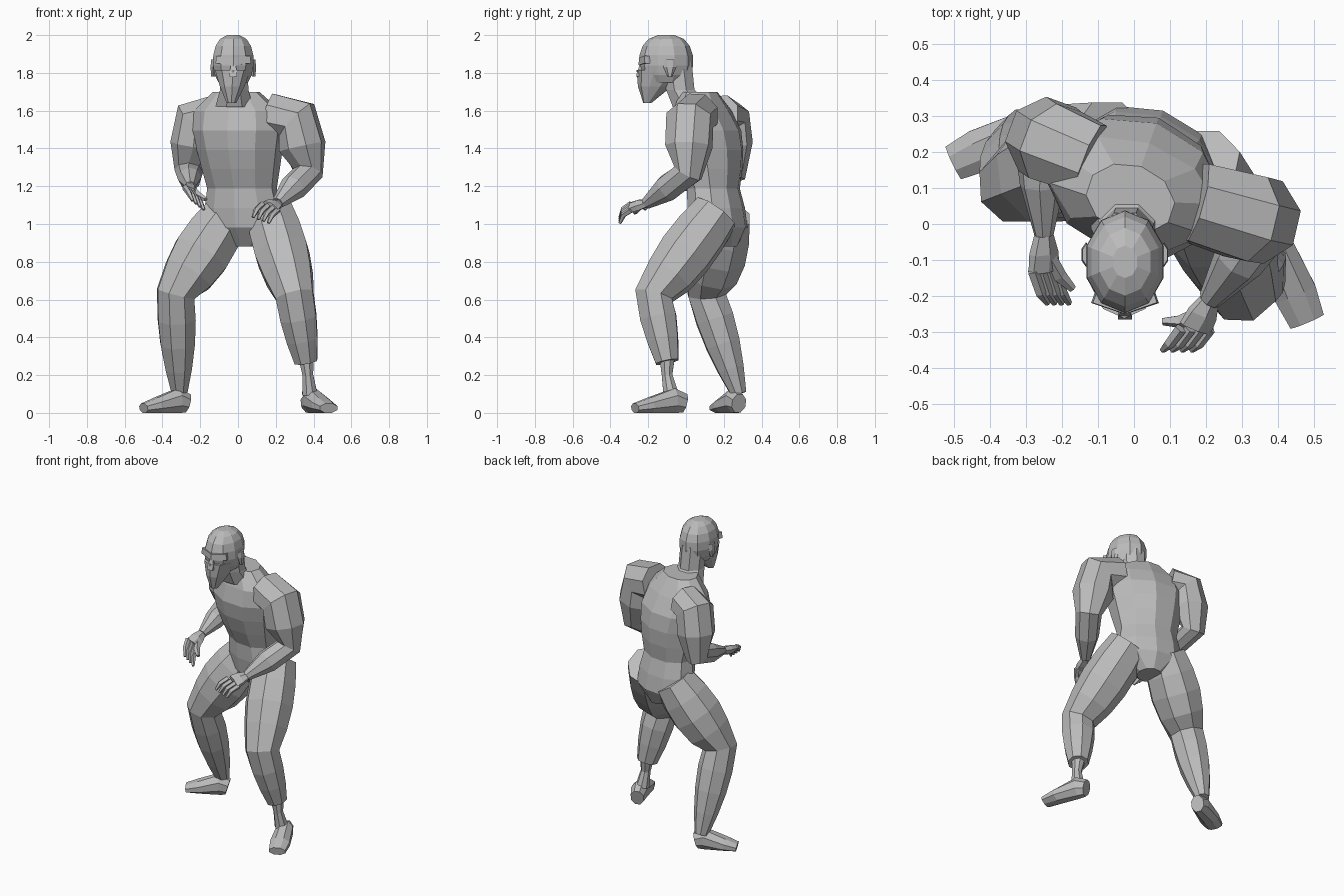
import bpy, bmesh, math
from mathutils import Vector

default_cube = bpy.data.objects.get("Cube")
if default_cube:
    bpy.data.objects.remove(default_cube)

grey = bpy.data.materials.new("clay_grey")
grey.use_nodes = True
tone = (.5, .5, .5, 1)
grey.diffuse_color = tone
grey.node_tree.nodes["Principled BSDF"].inputs["Base Color"].default_value = tone

UP = Vector((0, 0, 1))
FRONT = Vector((0, -1, 0))


def point(x, y, z):
    return Vector((x, y, z))


def loft(name, rings, sides=8, front=FRONT, level=False):
    """Skin rings of (centre, half width, half depth); level keeps every ring horizontal."""
    bm = bmesh.new()
    grow = 1 / math.cos(math.pi / sides)
    loops = []
    for index, (centre, width, depth) in enumerate(rings):
        before = rings[max(index - 1, 0)][0]
        after = rings[min(index + 1, len(rings) - 1)][0]
        axis = UP if level else (after - before).normalized()
        front = (front - axis * front.dot(axis)).normalized()
        across = axis.cross(front)
        loop = []
        for corner in range(sides):
            angle = math.tau * (corner + .5) / sides
            offset = across * width * math.cos(angle) + front * depth * math.sin(angle)
            loop.append(bm.verts.new(centre + offset * grow))
        loops.append(loop)
    for lower, upper in zip(loops, loops[1:]):
        for corner in range(sides):
            following = (corner + 1) % sides
            bm.faces.new((lower[corner], lower[following], upper[following], upper[corner]))
    bm.faces.new(loops[0])
    bm.faces.new(loops[-1])
    bmesh.ops.recalc_face_normals(bm, faces=bm.faces)
    mesh = bpy.data.meshes.new(name)
    bm.to_mesh(mesh)
    bm.free()
    mesh.materials.append(grey)
    part = bpy.data.objects.new(name, mesh)
    bpy.context.collection.objects.link(part)


def limb(name, joints, bulges):
    """Sweep through (joint, radius) pairs, swelling each stretch by its muscle bulge."""
    rings = []
    for (start, thick), (end, thin), bulge in zip(joints, joints[1:], bulges):
        steps = max(1, round((end - start).length / .13))
        for step in range(steps):
            along = step / steps
            radius = thick + (thin - thick) * along + bulge * math.sin(math.pi * along)
            rings.append((start.lerp(end, along), radius, radius))
    last, radius = joints[-1]
    rings.append((last, radius, radius))
    loft(name, rings)


def foot(name, heel, toe):
    """Flat-soled wedge from heel to toe."""
    rings = []
    for along, width, height in ((0, .04, .1), (.2, .05, .13), (.7, .06, .08), (1, .05, .05)):
        rings.append((heel.lerp(toe, along) + UP * height / 2, width, height / 2))
    loft(name, rings, front=UP)


def finger(name, base, bend, tip, size, flat):
    rings = [(base, size, size), (bend, size * .9, size * .9), (tip, size / 2, size / 2)]
    loft(name, rings, sides=5, front=flat)


def hand(side, wrist, knuckle, tip, spread, thumb_tip):
    """Palm, four curled fingers and a thumb."""
    reach = knuckle - wrist
    flat = spread.cross(reach).normalized()
    palm = [(wrist, .025, .02), (wrist + reach / 2, .04, .025), (knuckle, .045, .02)]
    loft(side + "_palm", palm, sides=6, front=flat)
    for order, label in enumerate(("index", "middle", "ring", "little")):
        shift = spread * (order - 1.5)
        bend = knuckle.lerp(tip, .5) + shift + reach * .15 + UP * .01
        finger(f"{side}_{label}_finger", knuckle + shift, bend, tip + shift, .014, flat)
    root = wrist + reach * .4
    bend = root.lerp(thumb_tip, .5) + (tip - wrist) * .1
    finger(side + "_thumb", root, bend, thumb_tip, .018, flat)


# Torso, twisted towards the model's right
pelvis, collar = point(.04, .19, .88), point(-.01, .07, 1.7)
widths = (.07, .2, .2, .18, .2, .22, .24, .23, .12)
depths = (.08, .14, .14, .13, .16, .18, .18, .14, .09)
spine = [pelvis.lerp(collar, level / (len(widths) - 1)) for level in range(len(widths))]
loft("torso", list(zip(spine, widths, depths)), sides=10, front=point(-.3, -.9, 0), level=True)

# Neck
loft("neck", [(point(-.02, .03, 1.62), .1, .1),
              (point(-.02, -.03, 1.71), .075, .075),
              (point(-.025, -.05, 1.86), .075, .08)], level=True)

# Skull as a squared-off egg, then the jaw tapering to the beard
skull = point(-.025, -.105, 1.86)
skull_rings = []
for step in range(7):
    angle = -.9 + step * .38
    size = math.cos(angle) ** .7
    skull_rings.append((skull + UP * .142 * math.sin(angle), .108 * size, .137 * size))
loft("skull", skull_rings, sides=10, level=True)
chin = skull + point(-.01, -.1, -.22)
loft("jaw", [(chin, .025, .02),
             (chin.lerp(skull, .4), .065, .085),
             (chin.lerp(skull, .8), .095, .13)], sides=10, level=True)

# Face
brow = skull + FRONT * .125
loft("brow", [(brow + point(-.085, .03, .01), .02, .02), (brow, .02, .02),
              (brow + point(.085, .03, .01), .02, .02)], sides=4)
loft("nose", [(brow + point(0, -.01, -.08), .02, .025),
              (brow + point(0, -.01, -.06), .02, .02), (brow, .01, .01)], sides=4, level=True)
for side, way in (("left", 1), ("right", -1)):
    ear = skull + point(way * .108, .02, -.03)
    loft(side + "_ear", [(ear - UP * .05, .01, .01), (ear, .012, .03),
                         (ear + UP * .04, .01, .025)], sides=6, level=True)

# Legs
limb("right_leg", [(point(-.06, .22, 1.05), .12), (point(-.33, .11, .63), .1),
                   (point(-.31, .28, .1), .04)], (.04, .02))
limb("left_leg", [(point(.17, .16, 1.06), .12), (point(.3, -.17, .62), .1),
                  (point(.36, -.1, .27), .06)], (.03, .01))
limb("left_ankle", [(point(.36, -.1, .29), .04), (point(.37, -.1, .2), .028),
                    (point(.38, -.08, .1), .04)], (0, 0))
foot("right_foot", point(-.27, .28, 0), point(-.5, .17, 0))
foot("left_foot", point(.37, -.01, 0), point(.48, -.27, 0))

# Arms and hands
left_wrist, right_wrist = point(.21, -.21, 1.11), point(-.25, -.03, 1.2)
limb("left_arm", [(point(.17, .06, 1.58), .11), (point(.31, .02, 1.55), .12),
                  (point(.37, .01, 1.27), .075), (left_wrist, .03)], (0, .02, .015))
limb("right_arm", [(point(-.12, .18, 1.58), .1), (point(-.22, .22, 1.56), .11),
                   (point(-.26, .25, 1.28), .07), (right_wrist, .025)], (0, .02, .01))
hand("left", left_wrist, knuckle=point(.17, -.29, 1.09), tip=point(.12, -.35, 1.02),
     spread=point(.027, 0, -.01), thumb_tip=point(.08, -.27, 1.06))
hand("right", right_wrist, knuckle=point(-.25, -.13, 1.17), tip=point(-.21, -.22, 1.1),
     spread=point(.02, 0, -.016), thumb_tip=point(-.17, -.18, 1.13))
